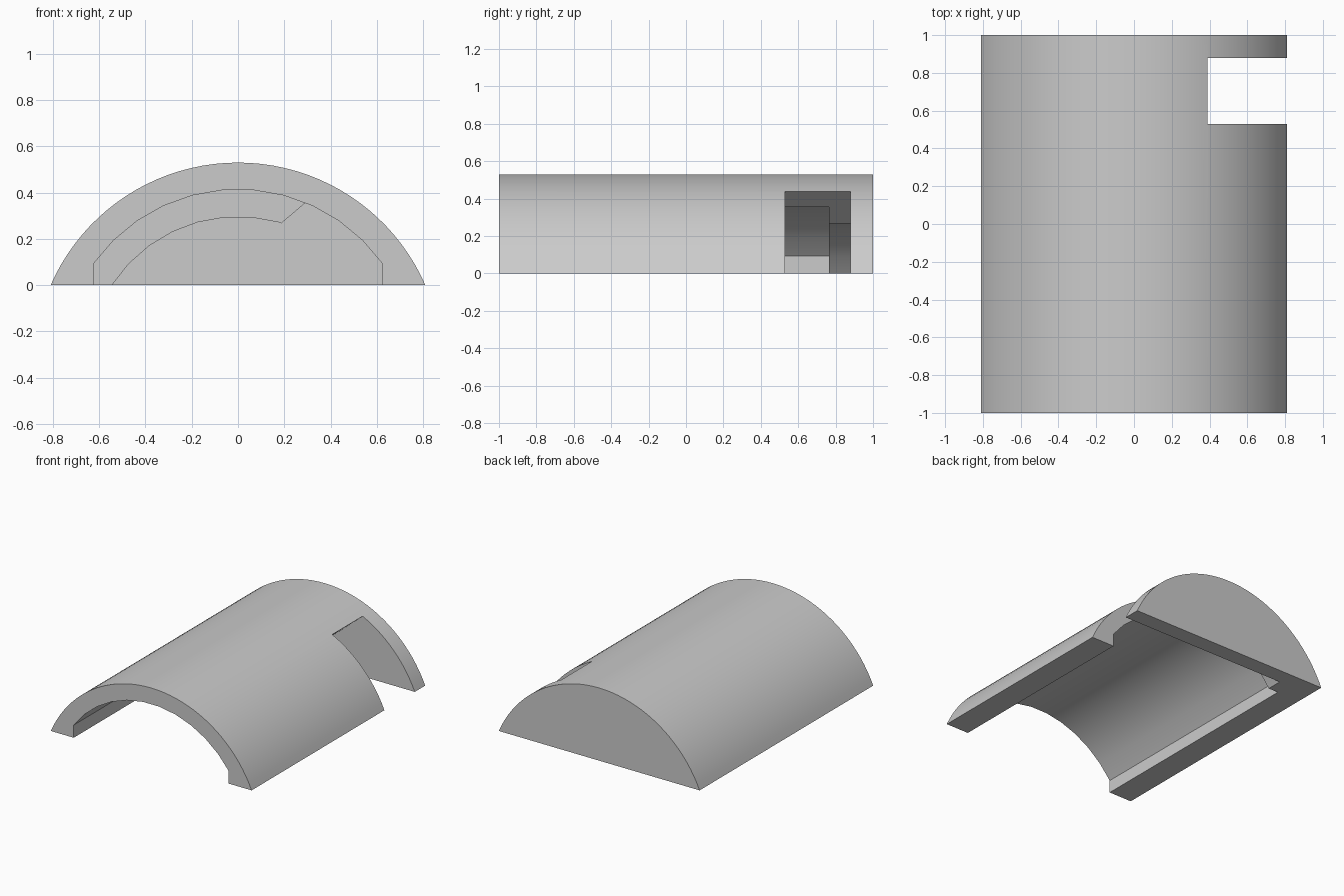
import bpy, bmesh, math

cube = bpy.data.objects.get("Cube")
if cube:
    bpy.data.objects.remove(cube, do_unlink=True)

AXIS_Z = -0.354      # shared axis of all arcs, below the ground
END_WALL = 0.88      # inner face of the closed rear end

grey = bpy.data.materials.new("plain grey")
grey.use_nodes = True
grey.diffuse_color = (0.6, 0.6, 0.6, 1)
grey.node_tree.nodes["Principled BSDF"].inputs["Base Color"].default_value = (0.6, 0.6, 0.6, 1)


def arc(radius, half_width, steps):
    """Points of an arc about the shared axis, from +x over the top to -x."""
    end = math.asin(half_width / radius)
    angles = [end - 2 * end * i / steps for i in range(steps + 1)]
    return [(radius * math.sin(a), AXIS_Z + radius * math.cos(a)) for a in angles]


def extrude(name, profile, y0, y1):
    """Solid made by sweeping an x-z profile from y0 to y1."""
    bm = bmesh.new()
    face = bm.faces.new([bm.verts.new((x, y0, z)) for x, z in profile])
    swept = bmesh.ops.extrude_face_region(bm, geom=[face])["geom"]
    moved = [v for v in swept if isinstance(v, bmesh.types.BMVert)]
    bmesh.ops.translate(bm, verts=moved, vec=(0, y1 - y0, 0))
    bmesh.ops.recalc_face_normals(bm, faces=bm.faces)
    mesh = bpy.data.meshes.new(name)
    bm.to_mesh(mesh)
    bm.free()
    mesh.materials.append(grey)
    obj = bpy.data.objects.new(name, mesh)
    bpy.context.collection.objects.link(obj)
    return obj


def below(half_width):
    """Closes a cutter profile under the ground."""
    return [(-half_width, -0.1), (half_width, -0.1)]


# Solid arched body
body = extrude("arched_cover", arc(0.884, 0.81, 40), -1, 1)

# Main hollow with upright side flanges, narrower rear recess, side opening
cutters = [
    extrude("main_hollow", arc(0.768, 0.625, 11) + below(0.625), -1.1, 0.765),
    extrude("rear_recess", arc(0.65, 0.545, 11) + below(0.545), 0.7, END_WALL),
    extrude("side_opening", [(0.09, -0.1), (0.09, 0.185), (0.49, 0.525),
                             (1, 0.525), (1, -0.1)], 0.53, END_WALL),
]

bpy.context.view_layer.objects.active = body
for cutter in cutters:
    cutter.hide_render = True
    cut = body.modifiers.new(cutter.name, "BOOLEAN")
    cut.operation = "DIFFERENCE"
    cut.solver = "EXACT"
    cut.object = cutter
    bpy.ops.object.modifier_apply(modifier=cut.name)
    bpy.data.objects.remove(cutter, do_unlink=True)

# Smooth curved surfaces, sharp rims
bpy.ops.object.select_all(action="DESELECT")
body.select_set(True)
bpy.ops.object.shade_smooth_by_angle(angle=math.radians(25))
